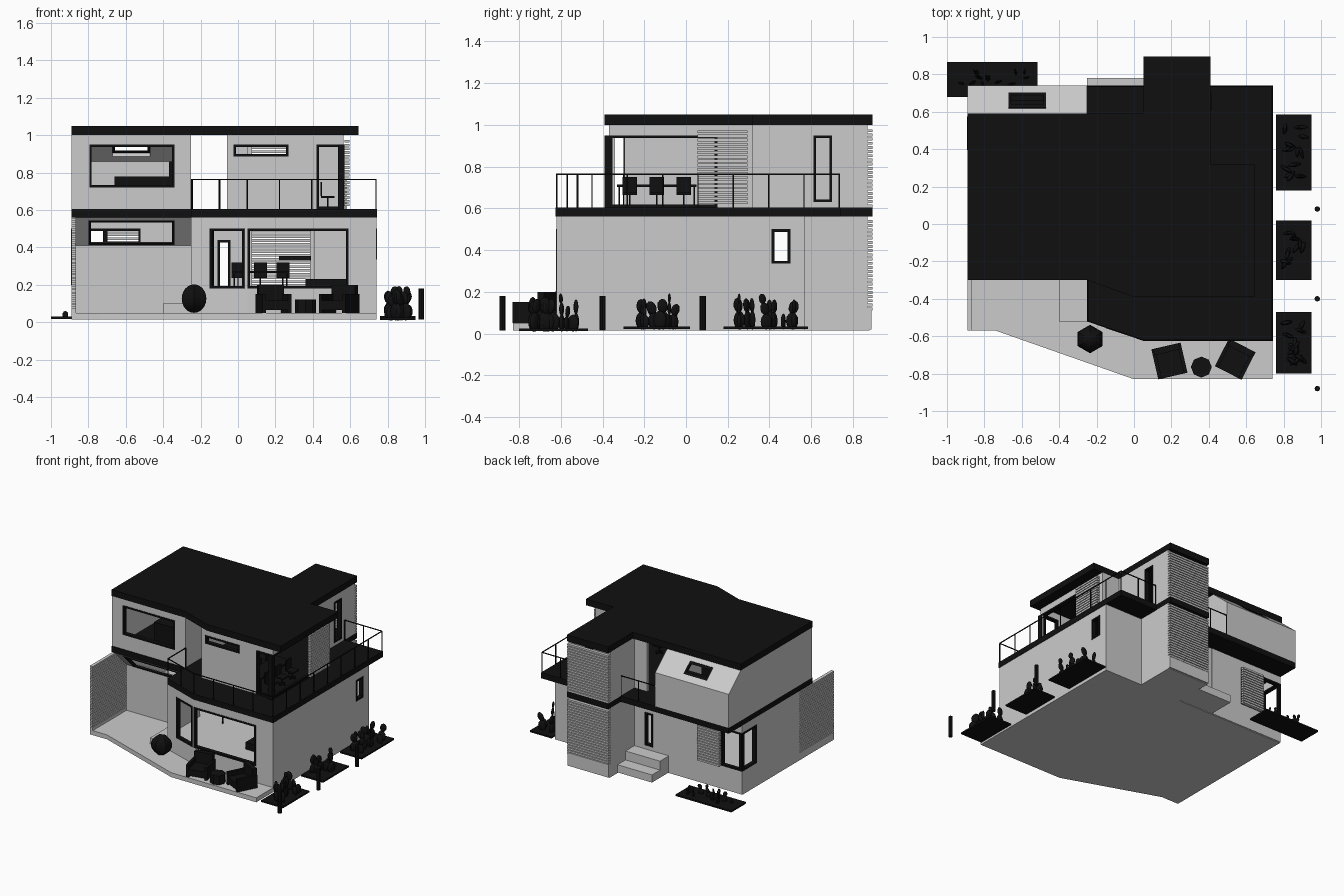
import bpy, bmesh, math, random
from mathutils import Vector, Matrix

if "Cube" in bpy.data.objects:
    bpy.data.objects.remove(bpy.data.objects["Cube"])

random.seed(4)
DARK = bpy.data.materials.new("dark")
DARK.diffuse_color = (0.005, 0.005, 0.005, 1)
DARK.use_nodes = True
DARK.node_tree.nodes["Principled BSDF"].inputs["Base Color"].default_value = DARK.diffuse_color


def finish(name, bm, mat=None, recalc=True):
    if recalc:
        bmesh.ops.recalc_face_normals(bm, faces=bm.faces)
    me = bpy.data.meshes.new(name)
    bm.to_mesh(me)
    bm.free()
    ob = bpy.data.objects.new(name, me)
    bpy.context.collection.objects.link(ob)
    if mat:
        me.materials.append(mat)
    return ob


def plane(p0, p1, z0=0, z1=1, lean=0):
    """Local wall frame: u along p0-p1, z up, n outward (right of travel)."""
    a = Vector(p0)
    d = (Vector(p1) - a).normalized()

    def f(u, z, n=0):
        n += lean * (z - z0) / (z1 - z0)
        return Vector((a.x + d.x * u + d.y * n, a.y + d.y * u - d.x * n, z))
    return f


def world(x, z, y):
    return Vector((x, y, z))


def block(bm, f, u0, u1, z0, z1, n0, n1):
    v = [bm.verts.new(f(u, z, n)) for u in (u0, u1) for z in (z0, z1) for n in (n0, n1)]
    for q in ((0, 1, 3, 2), (4, 6, 7, 5), (0, 4, 5, 1), (2, 3, 7, 6), (0, 2, 6, 4), (1, 5, 7, 3)):
        bm.faces.new([v[i] for i in q])


def box(name, x0, x1, y0, y1, z0, z1, mat=None):
    bm = bmesh.new()
    block(bm, world, x0, x1, z0, z1, y0, y1)
    return finish(name, bm, mat)


def prism(name, pts, z0, z1, mat=None):
    bm = bmesh.new()
    face = bm.faces.new([bm.verts.new((x, y, z0)) for x, y in pts])
    r = bmesh.ops.extrude_face_region(bm, geom=[face])
    bmesh.ops.translate(bm, vec=(0, 0, z1 - z0), verts=[v for v in r["geom"] if isinstance(v, bmesh.types.BMVert)])
    return finish(name, bm, mat)


def wall(name, p0, p1, z0, z1, holes=(), lean=0, framed=True):
    """Wall sheet with rectangular holes (u0, u1, z0, z1), thickened inward; black window frames."""
    f = plane(p0, p1, z0, z1, lean)
    length = (Vector(p1) - Vector(p0)).length
    us = sorted({0, length, *(h[i] for h in holes for i in (0, 1))})
    zs = sorted({z0, z1, *(h[i] for h in holes for i in (2, 3))})
    bm = bmesh.new()
    for a, b in zip(us, us[1:]):
        for c, d in zip(zs, zs[1:]):
            m, k = (a + b) / 2, (c + d) / 2
            if not any(h[0] < m < h[1] and h[2] < k < h[3] for h in holes):
                bm.faces.new([bm.verts.new(f(*q)) for q in ((a, c), (b, c), (b, d), (a, d))])
    bmesh.ops.remove_doubles(bm, verts=bm.verts, dist=1e-5)
    mod = finish(name, bm, None, False).modifiers.new("thick", "SOLIDIFY")
    mod.thickness, mod.offset = 0.025, -1
    if holes and framed:
        bm, t = bmesh.new(), 0.013
        for a, b, c, d in holes:
            for r in ((a, b, c, c + t), (a, b, d - t, d), (a, a + t, c, d), (b - t, b, c, d)):
                block(bm, f, *r, -0.028, 0.004)
        finish(name + "_frames", bm, DARK)


def slats(name, p0, p1, z0, z1, depth=0.025, step=0.02):
    f, length = plane(p0, p1), (Vector(p1) - Vector(p0)).length
    bm = bmesh.new()
    for i in range(int((z1 - z0) / step)):
        block(bm, f, 0, length, z0 + i * step, z0 + i * step + step * 0.7, 0, depth)
    finish(name, bm)


# Ground slab, balcony slab, roof
prism("terrace", [(-.89, -.57), (-.74, -.57), (0, -.83), (.74, -.83), (.74, .57), (.41, .57), (.41, .88),
                  (.05, .88), (.05, .57), (-.89, .57)], .015, .05)
prism("ground_floor", [(-.86, -.13), (-.24, -.13), (-.24, -.5), (.05, -.6), (.72, -.6), (.72, .55), (-.86, .55)], .15, .175)
prism("balcony_slab", [(-.89, -.3), (-.25, -.3), (-.25, -.52), (.05, -.625), (.743, -.625), (.743, .74), (.41, .74),
                       (.41, .895), (.05, .895), (.05, .74), (-.89, .74)], .56, .605, DARK)
prism("roof", [(-.89, -.3), (-.25, -.3), (0, -.39), (.645, -.39), (.645, .32), (.41, .32), (.41, .895),
               (.05, .895), (.05, .59), (-.89, .59)], 1.0, 1.05, DARK)

# Lower walls
L = (.02, .56)
wall("patio_side_wall", (-.25, -.15), (-.25, -.52), *L)
wall("angled_front_wall", (-.25, -.52), (.05, -.62), *L, [(.105, .30, .18, .5)])
wall("front_wall", (.05, -.62), (.74, -.62), *L, [(.0, .54, .18, .5)])
wall("right_wall", (.74, -.62), (.74, .57), *L, [(1.03, 1.12, .335, .5)])
wall("back_right_wall", (.74, .57), (.41, .57), *L)
wall("tower_right_lower", (.41, .57), (.41, .87), *L)
wall("tower_back_base", (.41, .89), (.05, .89), .02, .11)
wall("tower_left_lower", (.05, .87), (.05, .57), *L)
wall("entry_wall", (.05, .57), (-.25, .57), *L, [(.09, .16, .18, .44)])
wall("back_left_wall", (-.25, .575), (-.89, .575), *L, [(.27, .46, .2, .5), (.46, .64, .2, .5)])
wall("left_wall", (-.89, .575), (-.89, -.14), *L, [(0, .18, .2, .5)])
wall("patio_back_wall", (-.87, -.15), (-.25, -.15), .05, .41)
wall("patio_sloped_wall", (-.87, -.15), (-.25, -.15), .41, .56, [(.07, .53, .412, .545)], .15)
box("fin_base", -.89, -.865, -.57, -.14, .02, .06)
slats("fin_slats", (-.865, -.14), (-.865, -.57), .06, .56)
slats("corner_slats", (-.52, .58), (-.71, .58), .2, .5)
slats("tower_lower_slats", (.41, .868), (.05, .868), .11, .56)

# Upper walls
U = (.605, 1.0)
wall("bedroom_front_wall", (-.89, -.295), (-.25, -.295), *U, [(.095, .55, .72, .95)])
wall("bedroom_inner_wall", (-.25, -.295), (-.25, .59), *U)
wall("bedroom_left_wall", (-.89, .59), (-.89, -.295), *U)
wall("bedroom_back_wall", (-.25, .74), (-.89, .74), .605, .87)
wall("bedroom_sloped_wall", (-.25, .74), (-.89, .74), .87, 1.0, [(.22, .42, .905, .975)], -.15)
for side, x in (("left", -.89), ("right", -.265)):  # gable cheeks below the slope
    bm = bmesh.new()
    rings = [[bm.verts.new((x + d, y, z)) for y, z in ((.585, .605), (.74, .605), (.74, .87), (.585, 1.0))] for d in (0, .015)]
    for r in rings:
        bm.faces.new(r)
    for i in range(4):
        j = (i + 1) % 4
        bm.faces.new((rings[0][i], rings[0][j], rings[1][j], rings[1][i]))
    finish(f"{side}_cheek", bm)
wall("dining_front_wall", (-.06, -.37), (.565, -.37), *U, [(.035, .33, .885, .95), (.48, .62, .605, .95)])
wall("dining_right_wall", (.565, -.37), (.565, .32), *U, [(.005, .52, .605, .95)])
wall("dining_back_wall", (.565, .32), (.41, .32), *U)
wall("tower_right_upper", (.41, .32), (.41, .87), *U, [(.29, .38, .63, .95)])
wall("tower_left_upper", (.05, .87), (.05, .57), *U)
wall("landing_wall", (.05, .57), (-.06, .57), *U)
slats("tower_upper_slats", (.41, .868), (.05, .868), .605, 1.0)
slats("sun_screen", (.57, .055), (.57, .295), .62, .99)
box("corner_post", .535, .57, -.39, -.355, .605, .95, DARK)

# Steps
box("patio_step", -.40, -.25, -.52, -.15, .05, .1)
box("entry_step_low", -.25, .05, .57, .78, .02, .08)
box("entry_step_high", -.25, .05, .57, .68, .08, .15)


# Balcony railings
def railing(name, pts):
    bm = bmesh.new()
    for a, b in zip(pts, pts[1:]):
        f, length = plane(a, b), (Vector(b) - Vector(a)).length
        block(bm, f, 0, length, .76, .766, -.003, .003)
        n = max(1, round(length / .17))
        for i in range(n + 1):
            u = length * i / n
            block(bm, f, u - .003, u + .003, .6, .763, -.003, .003)
    finish(name, bm, DARK)


railing("front_railing", [(-.245, -.3), (-.245, -.52), (.05, -.62), (.738, -.62), (.738, .735), (.415, .735)])
railing("entry_railing", [(.05, .735), (-.25, .735)])


# Chairs, built from blocks in a turned local frame
def seat(name, x, y, ang, parts, z):
    f = plane((x, y), (x + math.cos(ang), y + math.sin(ang)))
    bm = bmesh.new()
    for u0, u1, z0, z1, n0, n1 in parts:
        block(bm, f, u0, u1, z + z0, z + z1, n0, n1)
    finish(name, bm, DARK)


LOUNGE = [(-.07, .07, .015, .065, -.07, .08), (-.07, .07, .06, .15, -.085, -.05),
          (-.08, -.06, 0, .1, -.085, .08), (.06, .08, 0, .1, -.085, .08)]
CHAIR = [(-.035, .035, .06, .07, -.035, .035), (-.035, .035, .07, .145, -.04, -.03),
         (-.004, .004, .01, .06, -.004, .004), (-.03, .03, .005, .012, -.005, .005), (-.005, .005, .005, .012, -.03, .03)]
seat("lounge_chair_left", .19, -.735, math.radians(13), LOUNGE, .05)
seat("lounge_chair_right", .54, -.725, math.radians(-27), LOUNGE, .05)
for i in range(3):
    for s, ang in ((-1, -90), (1, 90)):
        seat(f"dining_chair_{i}_{s}", .36 + s * .12, -.27 + i * .13, math.radians(ang), CHAIR, .605)
for i, x in enumerate((.0, .12, .24)):
    seat(f"kitchen_chair_{i}", x, -.02, math.pi, CHAIR, .175)


def table(name, x0, x1, y0, y1, z0, z1):
    bm = bmesh.new()
    block(bm, world, x0, x1, z1 - .012, z1, y0, y1)
    for x in (x0 + .01, x1 - .01):
        for y in (y0 + .01, y1 - .01):
            block(bm, world, x - .004, x + .004, z0, z1 - .01, y - .004, y + .004)
    finish(name, bm, DARK)


table("dining_table", .29, .43, -.33, .05, .605, .715)
table("kitchen_table", -.03, .27, -.17, -.06, .175, .275)
box("sofa_seat", .36, .66, -.42, -.27, .175, .23, DARK)
box("sofa_back", .62, .68, -.45, -.1, .175, .29, DARK)
box("wall_shelf", .22, .39, .5, .56, .33, .355, DARK)
box("bed", -.66, -.35, -.1, .3, .605, .78, DARK)
box("headboard", -.37, -.345, -.1, .3, .605, .86, DARK)


# Round pieces
def cylinder(name, x, y, r, z0, z1, n):
    bm = bmesh.new()
    bmesh.ops.create_cone(bm, cap_ends=True, segments=n, radius1=r, radius2=r, depth=z1 - z0,
                          matrix=Matrix.Translation((x, y, (z0 + z1) / 2)))
    finish(name, bm, DARK)


cylinder("side_table", .36, -.765, .056, .05, .12, 8)
for i, y in enumerate((-.88, -.4, .08)):
    cylinder(f"bollard_{i}", .98, y, .015, .015, .18, 8)
bm = bmesh.new()
bmesh.ops.create_uvsphere(bm, u_segments=6, v_segments=12, radius=.076, matrix=Matrix.Translation((-.235, -.615, .126)))
finish("pouf", bm, DARK)


# Planting beds with stacked cactus pads
def cactus_bed(name, x0, x1, y0, y1, z, plants, tall):
    box(name + "_soil", x0, x1, y0, y1, z, z + .012, DARK)
    bm = bmesh.new()
    for _ in range(plants):
        x, y = random.uniform(x0 + .04, x1 - .04), random.uniform(y0 + .05, y1 - .05)
        base, r, turn = z, random.uniform(.025, .034) * tall, random.uniform(0, math.pi)
        for k in range(random.choice((1, 2, 2, 3))):
            tilt = random.uniform(-.5, .5) * min(k, 1)
            m = (Matrix.Translation((x, y, base)) @ Matrix.Rotation(turn, 4, "Z") @ Matrix.Rotation(tilt, 4, "Y")
                 @ Matrix.Translation((0, 0, r * 1.25)) @ Matrix.Diagonal((r, r * .4, r * 1.35, 1)))
            bmesh.ops.create_icosphere(bm, subdivisions=2, radius=1, matrix=m)
            top = m @ Vector((0, 0, .85))
            x, y, base, r = top.x, top.y, top.z, r * .8
    ob = finish(name + "_cacti", bm, DARK)
    for p in ob.data.polygons:
        p.use_smooth = True


cactus_bed("bed_right_back", .76, .95, .18, .585, .022, 13, 1)
cactus_bed("bed_right_middle", .76, .95, -.3, .02, .022, 11, 1)
cactus_bed("bed_right_front", .76, .95, -.8, -.47, .012, 14, 1.1)
cactus_bed("bed_back_left", -1, -.515, .68, .865, .018, 14, .6)
